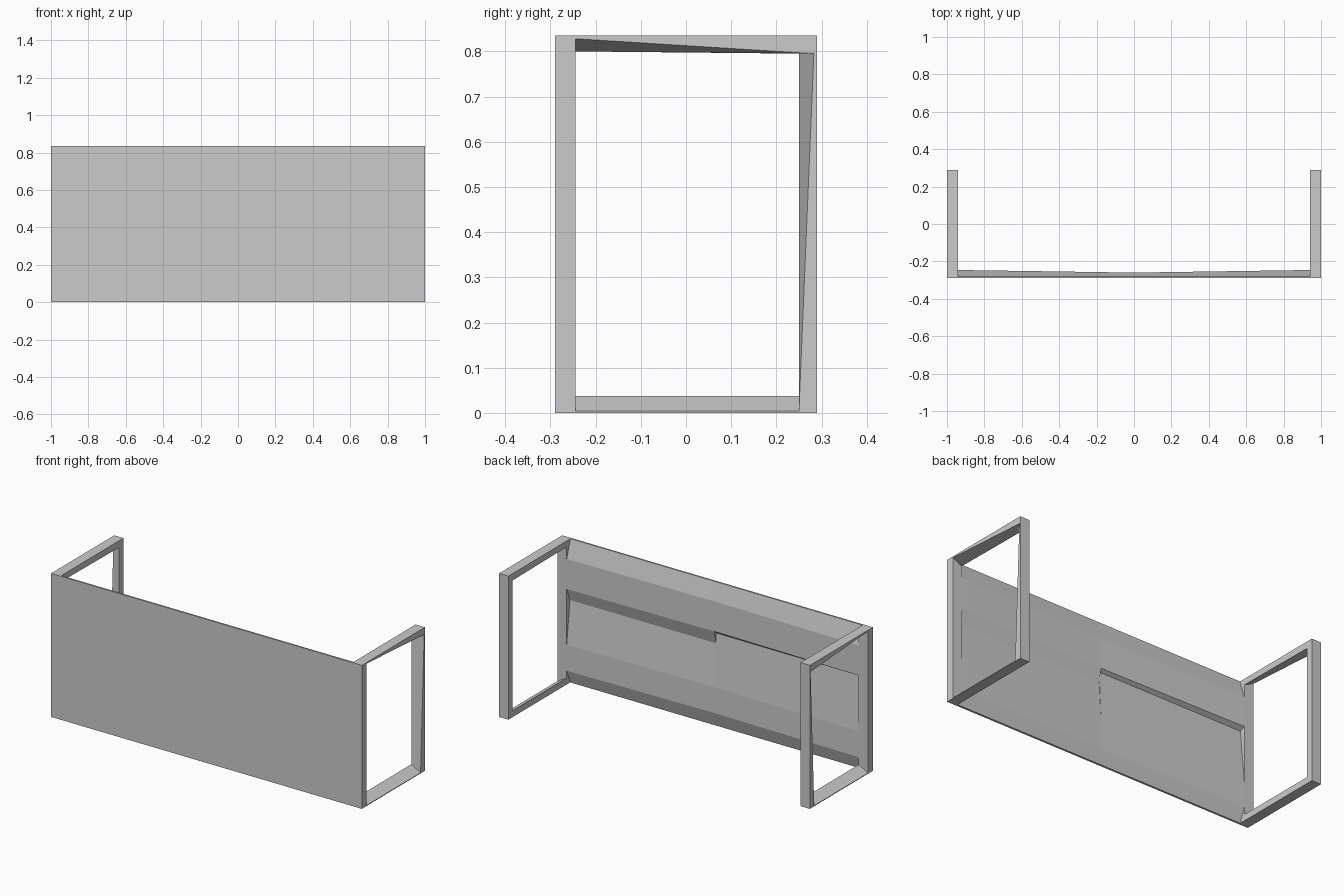
import bpy, bmesh

if "Cube" in bpy.data.objects:
    bpy.data.objects.remove(bpy.data.objects["Cube"])


def loft(name, loops, caps=True, closed=False):
    """Skin equal-length point loops into one flat-shaded object."""
    bm = bmesh.new()
    rings = [[bm.verts.new(p) for p in loop] for loop in loops]
    pairs = list(zip(rings, rings[1:]))
    if closed:
        pairs.append((rings[-1], rings[0]))
    for a, b in pairs:
        n = len(a)
        for i in range(n):
            j = (i + 1) % n
            bm.faces.new((a[i], a[j], b[j], b[i]))
    if caps:
        bm.faces.new(rings[0])
        bm.faces.new(rings[-1])
    bmesh.ops.recalc_face_normals(bm, faces=bm.faces)
    me = bpy.data.meshes.new(name)
    bm.to_mesh(me)
    bm.free()
    ob = bpy.data.objects.new(name, me)
    bpy.context.collection.objects.link(ob)
    return ob


W, D, H = 1.0, 0.29, 0.835    # half width, half depth, height
IN = 0.94                     # inner face of the side frames


# Side frames: open rectangles whose inside faces slope toward the outside
def side_frame(name, s):
    outer = [(-D, 0), (D, 0), (D, H), (-D, H)]
    hole_out = [(-0.245, 0.004), (0.25, 0.004), (0.283, 0.795), (-0.245, 0.828)]
    hole_in = [(-0.245, 0.037), (0.25, 0.037), (0.25, 0.795), (-0.245, 0.80)]
    loops = [(W, outer), (W, hole_out), (IN, hole_in), (IN, outer)]
    loft(name, [[(s * x, y, z) for y, z in pts] for x, pts in loops],
         caps=False, closed=True)


side_frame("right_side_frame", 1)
side_frame("left_side_frame", -1)


# Front panel: flat face, back bulging in two horizontal bands
def panel_half(name, s, groove_z):
    def section(x, back):
        prof = [(-D, 0), (-0.278, 0), (back, 0.08), (back, 0.23),
                (-0.276, groove_z), (back, 0.555), (back, 0.73),
                (-0.28, H), (-D, H)]
        return [(s * x, y, z) for y, z in prof]
    loft(name, [section(0, -0.26), section(IN, -0.246)])


panel_half("front_panel_right", 1, 0.48)
panel_half("front_panel_left", -1, 0.54)
